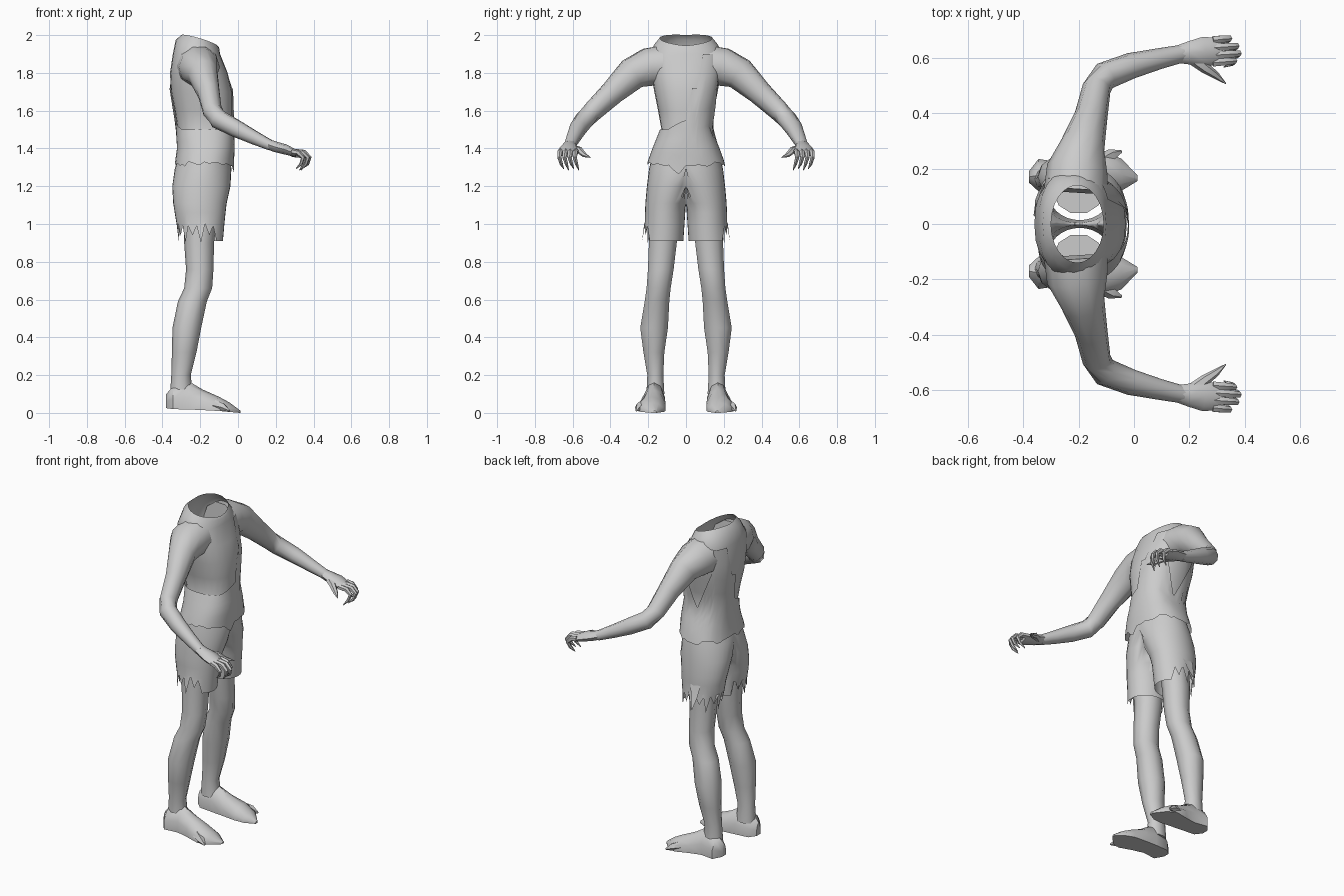
import bpy, bmesh, math, random
from mathutils import Vector

if "Cube" in bpy.data.objects:
    bpy.data.objects.remove(bpy.data.objects["Cube"])

random.seed(4)
GREY = bpy.data.materials.new("plain grey")
GREY.diffuse_color = (0.6, 0.6, 0.6, 1)
GREY.use_nodes = True
GREY.node_tree.nodes["Principled BSDF"].inputs["Base Color"].default_value = GREY.diffuse_color


def loft(name, rings, caps=(True, True), mirror=True, closed=True, split=False):
    """Skin a list of equal-length rings; optionally mirror across y."""
    bm = bmesh.new()
    vs = [[bm.verts.new(p) for p in r] for r in rings]
    n = len(vs[0])
    for a, b in zip(vs, vs[1:]):
        for i in range(n if closed else n - 1):
            j = (i + 1) % n
            bm.faces.new((a[i], a[j], b[j], b[i]))
    if caps[0]:
        bm.faces.new(vs[0][::-1])
    if caps[1]:
        bm.faces.new(vs[-1])
    if split:  # remove the inner wall on the centre plane
        bmesh.ops.delete(bm, geom=[f for f in bm.faces if all(v.co.y < 1e-4 for v in f.verts)],
                         context='FACES')
    bmesh.ops.recalc_face_normals(bm, faces=bm.faces)
    me = bpy.data.meshes.new(name)
    bm.to_mesh(me)
    bm.free()
    me.materials.append(GREY)
    ob = bpy.data.objects.new(name, me)
    bpy.context.collection.objects.link(ob)
    bpy.context.view_layer.objects.active = ob
    ob.select_set(True)
    bpy.ops.object.shade_smooth_by_angle(angle=math.radians(45))
    ob.select_set(False)
    if mirror:
        m = ob.modifiers.new("mirror", 'MIRROR')
        m.use_axis = (False, True, False)
        m.use_clip = True
    return ob


def flat_ring(z, x0, x1, y0, y1, n):
    """Horizontal oval between two x and two y limits."""
    return [Vector(((x0 + x1) / 2 + (x1 - x0) / 2 * math.cos(t),
                    (y0 + y1) / 2 + (y1 - y0) / 2 * math.sin(t), z))
            for t in (2 * math.pi * i / n for i in range(n))]


def tube(name, pts, n, ref):
    """Tapered tube along (x, y, z, side radius, up radius) points."""
    ps = [Vector(p[:3]) for p in pts]
    rings = []
    for i, p in enumerate(pts):
        t = (ps[min(i + 1, len(ps) - 1)] - ps[max(i - 1, 0)]).normalized()
        a = Vector(ref).cross(t).normalized()
        b = t.cross(a)
        rings.append([ps[i] + a * p[3] * math.cos(k) + b * p[4] * math.sin(k)
                      for k in (2 * math.pi * j / n for j in range(n))])
    return loft(name, rings)


# Torso profile: height, back x, front x, half width
TORSO = [(1.28, -.33, -.03, .205), (1.33, -.325, -.03, .195), (1.40, -.315, -.025, .17),
         (1.50, -.32, -.03, .13), (1.60, -.335, -.03, .148), (1.70, -.355, -.03, .168),
         (1.80, -.36, -.055, .185), (1.90, -.345, -.095, .195), (1.95, -.32, -.12, .17)]


def torso_point(z, t, off=0.0):
    for a, b in zip(TORSO, TORSO[1:]):
        if z <= b[0]:
            break
    k = max(0, min(1, (z - a[0]) / (b[0] - a[0])))
    x0, x1, w = (a[i] + (b[i] - a[i]) * k for i in (1, 2, 3))
    c, s = math.cos(t), math.sin(t)
    c, s = (math.copysign(abs(v) ** .85, v) for v in (c, s))
    return Vector(((x0 + x1) / 2 + ((x1 - x0) / 2 + off) * c, (w + off) * s, z))


# Bare torso, open at the neck with a rim that dips at the front
N = 24
ang = [2 * math.pi * i / N for i in range(N)]
rings = [[torso_point(z, t) for t in ang] for z in (1.42, 1.5, 1.6, 1.7, 1.8, 1.9)]
rings.append([Vector((-.215 + .115 * math.cos(t), .165 * math.sin(t),
                      1.955 - .02 * math.cos(t))) for t in ang])
rings.append([Vector((-.205 + .095 * math.cos(t), .14 * math.sin(t),
                      1.972 - .028 * math.cos(t) + .012 * abs(math.sin(t)))) for t in ang])
loft("torso", rings, (False, False), False)

# Torn shirt: ragged hem below, one strap side reaching the shoulder
cols = 48
hem, top = [], []
for i in range(cols):
    t = 2 * math.pi * i / cols
    c, s = math.cos(t), math.sin(t)
    hem.append(1.315 + random.uniform(-.012, .015) - (.04 if i in (46, 47) else 0))
    if s > .3 and abs(c) > .5:
        top.append(1.90)
    elif s > .3:
        top.append(1.50 + .5 * abs(c))
    elif s > .12:
        top.append(1.72)
    else:
        top.append(1.50 + .05 * max(0, 1 - abs(s) * 1.5))
rings = [[torso_point(hem[i] + (top[i] - hem[i]) * k / 6, 2 * math.pi * i / cols, .008)
          for i in range(cols)] for k in range(7)]
loft("torn_shirt", rings, (False, False), False)

# Shorts with a ragged outer hem: height, back, front, inner y, outer y
SHORTS = [(1.36, -.315, -.04, -.18, .18), (1.29, -.335, -.035, -.14, .196),
          (1.20, -.348, -.04, -.06, .207), (1.11, -.343, -.06, -.01, .215),
          (1.06, -.335, -.066, .004, .217), (1.00, -.325, -.072, .008, .217)]
n = 32
rings = [[Vector((p.x, max(0, p.y), p.z)) for p in flat_ring(*s, n)] for s in SHORTS]
last = flat_ring(.91, -.312, -.08, .014, .222, n)
for i, p in enumerate(last):
    if 5 <= i <= 19:
        p.z = (.91, 1.0, .95, 1.02)[i % 4] - .01
        p.y += .012 if i % 4 == 0 else 0
rings.append(last)
loft("shorts", rings, (False, False), split=True)

# Hanging strip of cloth beside one leg
loft("cloth_strip", [[Vector((-.25, .215, 1.06)), Vector((-.18, .215, 1.06))],
                     [Vector((-.24, .235, .99)), Vector((-.2, .235, .99))],
                     [Vector((-.225, .262, .925)), Vector((-.22, .262, .925))]],
     (False, False), False, False)

# Legs: height, back, front, inner y, outer y
LEG = [(1.05, -.29, -.11, .035, .195), (.90, -.285, -.127, .045, .20),
       (.76, -.275, -.13, .062, .205), (.66, -.285, -.137, .078, .212),
       (.59, -.318, -.165, .085, .222), (.45, -.347, -.195, .092, .246),
       (.32, -.35, -.22, .112, .228), (.20, -.353, -.25, .118, .207),
       (.10, -.36, -.24, .112, .212)]
loft("leg", [flat_ring(*s, 10) for s in LEG])

# Feet: x, inner y, outer y, bottom, top
FOOT = [(-.38, .15, .19, .025, .10), (-.345, .118, .235, .02, .14),
        (-.26, .112, .222, .018, .168), (-.19, .11, .235, .015, .125),
        (-.10, .108, .258, .010, .085), (-.045, .12, .236, .005, .055),
        (.012, .155, .176, 0, .012)]
SHAPE = [(0, 0), (1, 0), (1, .45), (.78, .85), (.5, 1), (.22, .85), (0, .45)]
loft("foot", [[Vector((x, y0 + (y1 - y0) * u, z0 + (z1 - z0) * v)) for u, v in SHAPE]
              for x, y0, y1, z0, z1 in FOOT])
tube("outer_toe", [(-.12, .225, .04, .03, .03), (-.08, .25, .03, .022, .022),
                   (-.045, .262, .012, .005, .005)], 5, (0, 0, 1))

# Arms, from inside the shoulder to the wrist
tube("arm", [(-.21, .12, 1.835, .115, .115), (-.205, .20, 1.83, .11, .105),
             (-.185, .285, 1.795, .08, .088), (-.155, .39, 1.695, .06, .066),
             (-.135, .49, 1.60, .052, .055), (-.105, .535, 1.555, .052, .052),
             (-.01, .572, 1.505, .047, .047), (.09, .597, 1.455, .038, .037),
             (.175, .616, 1.415, .032, .028)], 10, (0, 0, 1))

# Palm, curled fingers and thumb
tube("palm", [(.15, .612, 1.425, .03, .027), (.20, .618, 1.408, .042, .028),
              (.25, .622, 1.395, .054, .027), (.31, .625, 1.372, .048, .018)], 8, (0, 0, 1))
for i in range(4):
    y = .583 + .027 * i
    x = (.0, .016, .008, -.018)[i]
    tube("finger_%d" % (i + 1),
         [(.285, y, 1.384, .016, .016), (.335 + x, y + .004, 1.378, .015, .015),
          (.362 + x, y + .006, 1.352, .012, .012), (.352 + x, y - .004, 1.318, .009, .009),
          (.325 + x, y - .016, 1.285 + .008 * (i % 2), .002, .002)], 6, (0, 1, 0))
tube("thumb", [(.21, .60, 1.40, .024, .02), (.255, .565, 1.392, .02, .018),
               (.295, .538, 1.365, .014, .013), (.332, .507, 1.352, .002, .002)], 6, (0, 0, 1))
